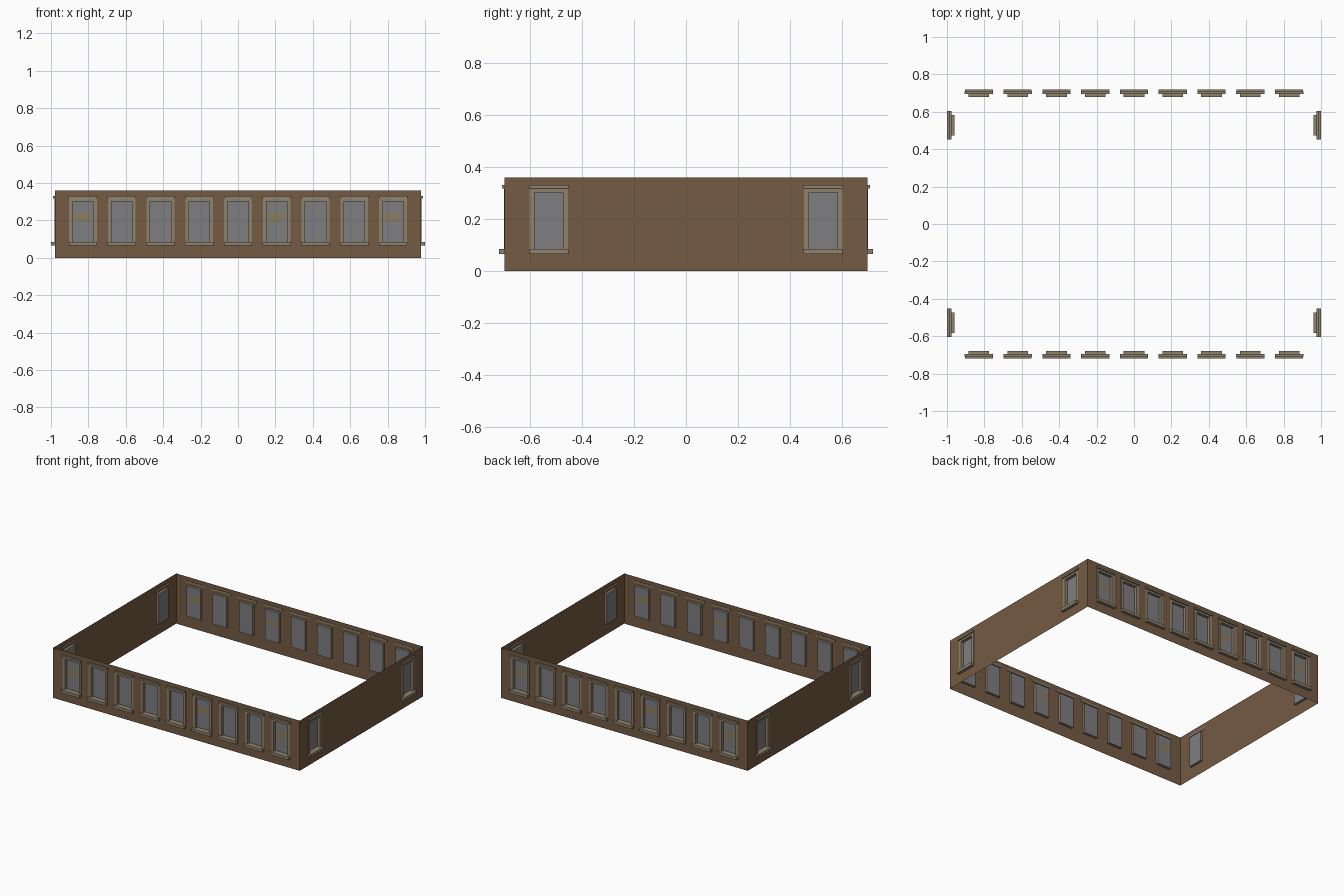
import bpy, bmesh, math
from mathutils import Matrix, Vector

if "Cube" in bpy.data.objects:
    bpy.data.objects.remove(bpy.data.objects["Cube"])


def material(name, rgb):
    lin = [(c / 255 / 12.92) if c / 255 < 0.04045 else ((c / 255 + 0.055) / 1.055) ** 2.4 for c in rgb]
    m = bpy.data.materials.new(name)
    m.diffuse_color = (*lin, 1)
    m.use_nodes = True
    m.node_tree.nodes["Principled BSDF"].inputs["Base Color"].default_value = m.diffuse_color
    return m


BROWN = material("brown wall", (117, 91, 68))
STONE = material("tan stone", (141, 130, 108))
GLASS = material("grey glass", (126, 126, 129))
LIT = material("warm lit pane", (138, 124, 96))

H = 0.36                 # wall height
HW = 0.055               # half width of window opening
Z0, Z1 = 0.085, 0.302    # opening bottom and top
DEPTH = 0.018            # glass recess


# Local frame of a wall: u along it, d outward from it, z up
def quad(bm, pts):
    return bm.faces.new([bm.verts.new((u, -d, z)) for u, d, z in pts])


def box(bm, u0, u1, d0, d1, z0, z1, back=True):
    quad(bm, [(u0, d1, z0), (u1, d1, z0), (u1, d1, z1), (u0, d1, z1)])
    quad(bm, [(u1, d1, z0), (u1, d0, z0), (u1, d0, z1), (u1, d1, z1)])
    quad(bm, [(u0, d0, z0), (u0, d1, z0), (u0, d1, z1), (u0, d0, z1)])
    quad(bm, [(u0, d1, z1), (u1, d1, z1), (u1, d0, z1), (u0, d0, z1)])
    quad(bm, [(u0, d0, z0), (u1, d0, z0), (u1, d1, z0), (u0, d1, z0)])
    if back:
        quad(bm, [(u1, d0, z0), (u0, d0, z0), (u0, d0, z1), (u1, d0, z1)])


def finish(bm, name, mat, matrix):
    bmesh.ops.remove_doubles(bm, verts=bm.verts, dist=1e-5)
    me = bpy.data.meshes.new(name)
    bm.to_mesh(me)
    bm.free()
    me.materials.append(mat)
    ob = bpy.data.objects.new(name, me)
    ob.matrix_world = matrix
    bpy.context.collection.objects.link(ob)


def build_side(side, turn, half, offset, centres, lit):
    M = Matrix.Rotation(turn, 4, 'Z') @ Matrix.Translation((0, -offset, 0))

    # wall sheet with window openings
    bm = bmesh.new()
    us = sorted([-half, half] + [c + s * HW for c in centres for s in (-1, 1)])
    zs = [0, Z0, Z1, H]
    for i in range(len(us) - 1):
        for j in range(3):
            if i % 2 == 1 and j == 1:
                continue
            a, b, lo, hi = us[i], us[i + 1], zs[j], zs[j + 1]
            quad(bm, [(a, 0, lo), (b, 0, lo), (b, 0, hi), (a, 0, hi)])
    finish(bm, side + "_wall", BROWN, M)

    # surrounds: jambs, head, lintel, sill and the recess behind them
    bm = bmesh.new()
    for c in centres:
        a, b = c - HW, c + HW
        box(bm, c - 0.074, a, 0, 0.003, Z0, 0.316, False)
        box(bm, b, c + 0.074, 0, 0.003, Z0, 0.316, False)
        box(bm, a, b, 0, 0.003, Z1, 0.316, False)
        box(bm, c - 0.076, c + 0.076, -0.003, 0.011, 0.318, 0.331)
        box(bm, c - 0.075, c + 0.075, 0, 0.021, 0.065, Z0, False)
        quad(bm, [(a, -DEPTH, Z0), (a, 0, Z0), (b, 0, Z0), (b, -DEPTH, Z0)][::-1])
        quad(bm, [(a, -DEPTH, Z1), (a, 0, Z1), (b, 0, Z1), (b, -DEPTH, Z1)])
        quad(bm, [(a, -DEPTH, Z0), (a, -DEPTH, Z1), (a, 0, Z1), (a, 0, Z0)])
        quad(bm, [(b, -DEPTH, Z0), (b, 0, Z0), (b, 0, Z1), (b, -DEPTH, Z1)])
    finish(bm, side + "_window_surrounds", STONE, M)

    # glass panes
    bm = bmesh.new()
    for c in centres:
        a, b = c - HW, c + HW
        quad(bm, [(a, -DEPTH, Z0), (b, -DEPTH, Z0), (b, -DEPTH, Z1), (a, -DEPTH, Z1)])
    finish(bm, side + "_glass", GLASS, M)

    # warm glow patches, visible on both faces of the glass
    if lit:
        bm = bmesh.new()
        shape = [(-0.05, 0.205), (-0.03, 0.192), (0.025, 0.194), (0.042, 0.21),
                 (0.036, 0.238), (0.0, 0.246), (-0.044, 0.24)]
        for k in lit:
            c = centres[k]
            quad(bm, [(c + u, -DEPTH + 0.0015, z) for u, z in shape])
            quad(bm, [(c + u, -DEPTH - 0.0015, z) for u, z in reversed(shape)])
        finish(bm, side + "_lit_patches", LIT, M)


long_centres = [-0.829 + i * 0.20725 for i in range(9)]
short_centres = [-0.528, 0.528]
build_side("front", 0, 0.979, 0.698, long_centres, [0, 5, 8])
build_side("right", math.pi / 2, 0.698, 0.979, short_centres, [])
build_side("back", math.pi, 0.979, 0.698, long_centres, [0, 5, 8])
build_side("left", -math.pi / 2, 0.698, 0.979, short_centres, [])
